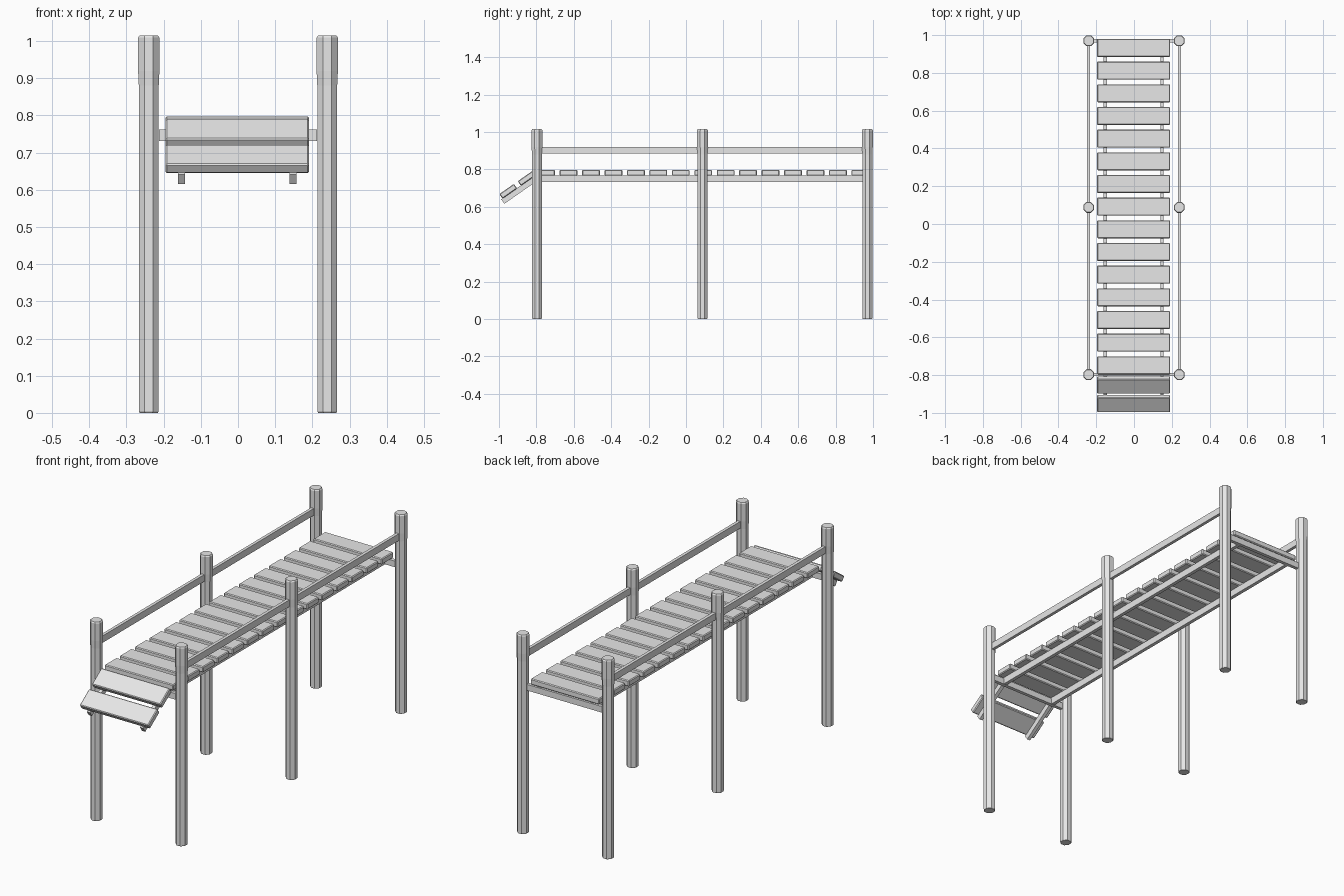
import bpy
import bmesh
import math
from mathutils import Matrix, Vector

cube = bpy.data.objects.get("Cube")
if cube:
    bpy.data.objects.remove(cube, do_unlink=True)

GREY = (0.8, 0.8, 0.8, 1.0)
wood = bpy.data.materials.new("plain grey wood")
wood.use_nodes = True
wood.diffuse_color = GREY
wood.node_tree.nodes["Principled BSDF"].inputs["Base Color"].default_value = GREY


def finish(name, bm):
    mesh = bpy.data.meshes.new(name)
    bmesh.ops.recalc_face_normals(bm, faces=bm.faces)
    bm.to_mesh(mesh)
    bm.free()
    mesh.materials.append(wood)
    obj = bpy.data.objects.new(name, mesh)
    bpy.context.collection.objects.link(obj)
    return obj


def board(name, centre, size, tilt=0.0, bevel=0.0):
    """Box with an optional chamfer, tilted about the x axis."""
    bm = bmesh.new()
    bmesh.ops.create_cube(bm, size=1, matrix=Matrix.Diagonal((*size, 1)))
    if bevel:
        bmesh.ops.bevel(bm, geom=bm.edges[:], offset=bevel, segments=1, affect='EDGES')
    bm.transform(Matrix.Translation(centre) @ Matrix.Rotation(tilt, 4, 'X'))
    return finish(name, bm)


def post(name, x, y):
    """Eight-sided post with a slightly thicker head and chamfered ends."""
    bm = bmesh.new()
    profile = [(0.026, 0), (0.029, 0.004), (0.029, 0.88), (0.031, 0.92),
               (0.031, 1.009), (0.027, 1.015)]
    rings = []
    for r, z in profile:
        angles = [math.radians(45 * k + 22.5) for k in range(8)]
        rings.append([bm.verts.new((x + r * math.cos(a), y + r * math.sin(a), z))
                      for a in angles])
    for low, high in zip(rings, rings[1:]):
        for k in range(8):
            n = (k + 1) % 8
            bm.faces.new((low[k], low[n], high[n], high[k]))
    bm.faces.new(rings[0][::-1])
    bm.faces.new(rings[-1])
    return finish(name, bm)


POST_X = 0.24
POST_Y = {"front": -0.797, "middle": 0.088, "back": 0.97}
PLANK = (0.387, 0.095, 0.03)
STEP = 0.12
SHIFT = -0.002

# Posts, handrails and long deck beams on both sides
for side, s in (("left", 1), ("right", -1)):
    for place, y in POST_Y.items():
        post(f"{place}_{side}_post", s * POST_X, y)
    board(f"{side}_handrail", (s * POST_X, 0.087, 0.902), (0.016, 1.766, 0.035))
    board(f"{side}_deck_beam", (s * 0.15 + SHIFT, 0.087, 0.75), (0.018, 1.77, 0.035))

# Cross beams between the end posts
for place in ("front", "back"):
    board(f"{place}_cross_beam", (0, POST_Y[place], 0.747), (0.424, 0.018, 0.031))

# Level deck planks
for i in range(15):
    board(f"deck_plank_{i + 1}", (SHIFT, -0.748 + STEP * i, 0.782), PLANK, bevel=0.004)

# Sloping ramp: positions measured along the slope and below its surface
SLOPE = math.radians(35)
foot = Vector((SHIFT, -0.998, 0.668))
along = Vector((0, math.cos(SLOPE), math.sin(SLOPE)))
down = Vector((0, math.sin(SLOPE), -math.cos(SLOPE)))
for i in range(2):
    centre = foot + along * (0.0475 + STEP * i) + down * 0.015
    board(f"ramp_plank_{i + 1}", centre, PLANK, SLOPE, 0.004)
for side, s in (("left", 1), ("right", -1)):
    centre = foot + along * 0.105 + down * 0.043 + Vector((s * 0.15, 0, 0))
    board(f"{side}_ramp_beam", centre, (0.018, 0.225, 0.03), SLOPE)
